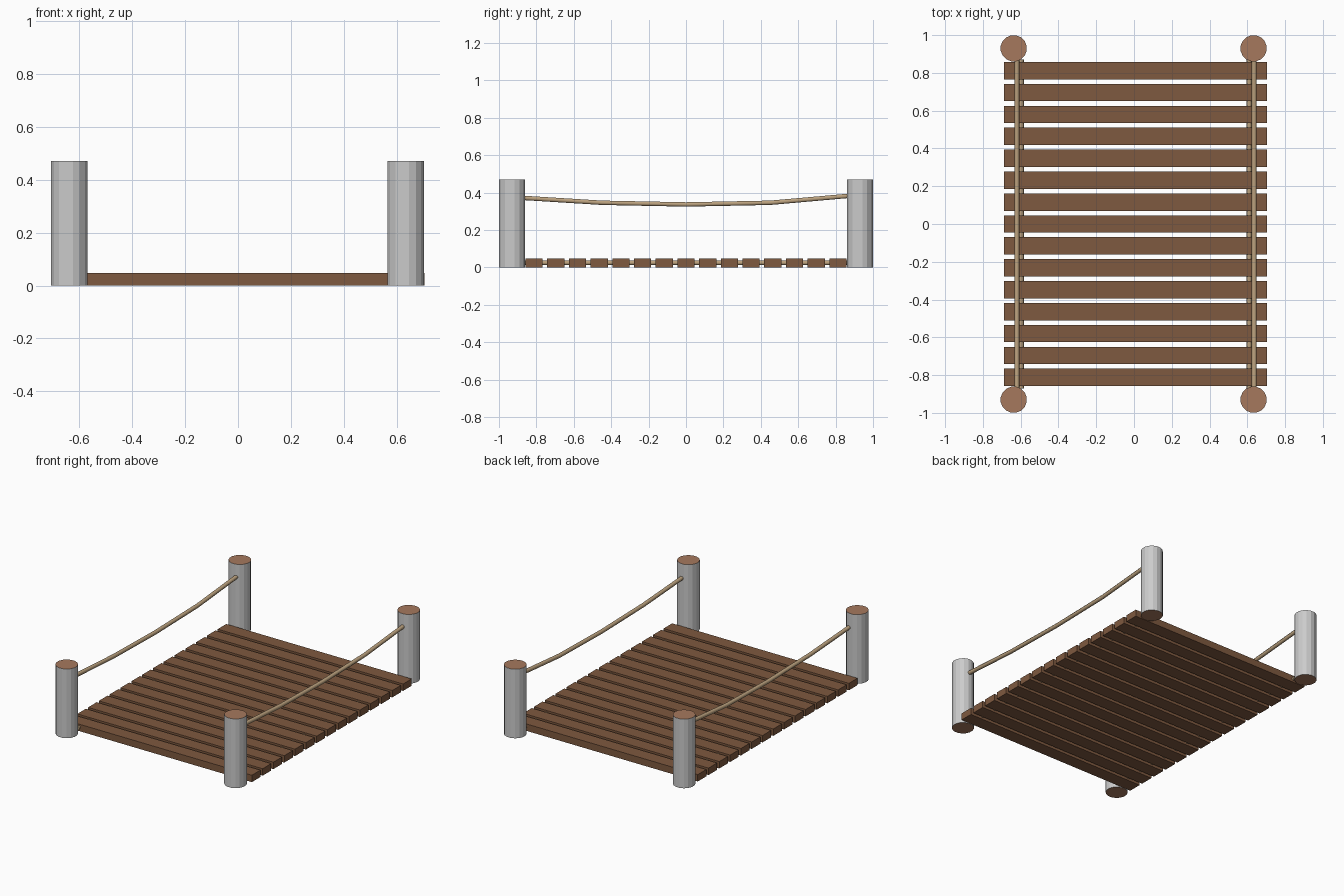
import bpy, math

if "Cube" in bpy.data.objects:
    bpy.data.objects.remove(bpy.data.objects["Cube"])


def material(name, rgb):
    m = bpy.data.materials.new(name)
    m.diffuse_color = (*rgb, 1)
    m.use_nodes = True
    m.node_tree.nodes["Principled BSDF"].inputs["Base Color"].default_value = m.diffuse_color
    return m


GREY = material("post_bark", (0.6, 0.6, 0.6))
CUT = material("cut_wood", (0.38, 0.19, 0.11))
WOOD = material("plank_wood", (0.21, 0.10, 0.05))
ROPE = material("rope_fibre", (0.50, 0.36, 0.21))


def post(name, x, y, r=0.07, h=0.47):
    bpy.ops.mesh.primitive_cylinder_add(vertices=16, radius=r, depth=h, location=(x, y, h / 2),
                                        rotation=(0, 0, math.pi / 16))
    ob = bpy.context.object
    ob.name = name
    ob.data.materials.append(GREY)
    ob.data.materials.append(CUT)
    for p in ob.data.polygons:
        p.material_index = 1 if abs(p.normal.z) > 0.5 else 0


def plank(name, y):
    bpy.ops.mesh.primitive_cube_add(size=1, location=(0.008, y, 0.0235))
    ob = bpy.context.object
    ob.name = name
    ob.scale = (1.394, 0.092, 0.047)
    ob.data.materials.append(WOOD)


def rope(name, x, pts, r=0.0135):
    cu = bpy.data.curves.new(name, 'CURVE')
    cu.dimensions = '3D'
    cu.bevel_depth = r
    cu.bevel_resolution = 1
    cu.use_fill_caps = True
    sp = cu.splines.new('POLY')
    sp.points.add(len(pts) - 1)
    for p, (y, z) in zip(sp.points, pts):
        p.co = (x, y, z, 1)
    cu.materials.append(ROPE)
    ob = bpy.data.objects.new(name, cu)
    bpy.context.collection.objects.link(ob)


# Corner posts
for side, x in (("left", -0.637), ("right", 0.633)):
    for end, y in (("front", -0.93), ("back", 0.93)):
        post(f"{end}_{side}_post", x, y)

# Deck planks
for i in range(15):
    plank(f"deck_plank_{i + 1}", (i - 7) * 0.116)

# Sagging hand ropes, and straight ropes threaded through the deck
sag = [(-0.87, 0.372), (-0.45, 0.346), (0, 0.337), (0.45, 0.346), (0.87, 0.383)]
deck = [(-0.87, 0.025), (0.87, 0.025)]
for side, xh, xd in (("left", -0.62, -0.597), ("right", 0.636, 0.61)):
    rope(f"{side}_hand_rope", xh, sag)
    rope(f"{side}_deck_rope", xd, deck)
